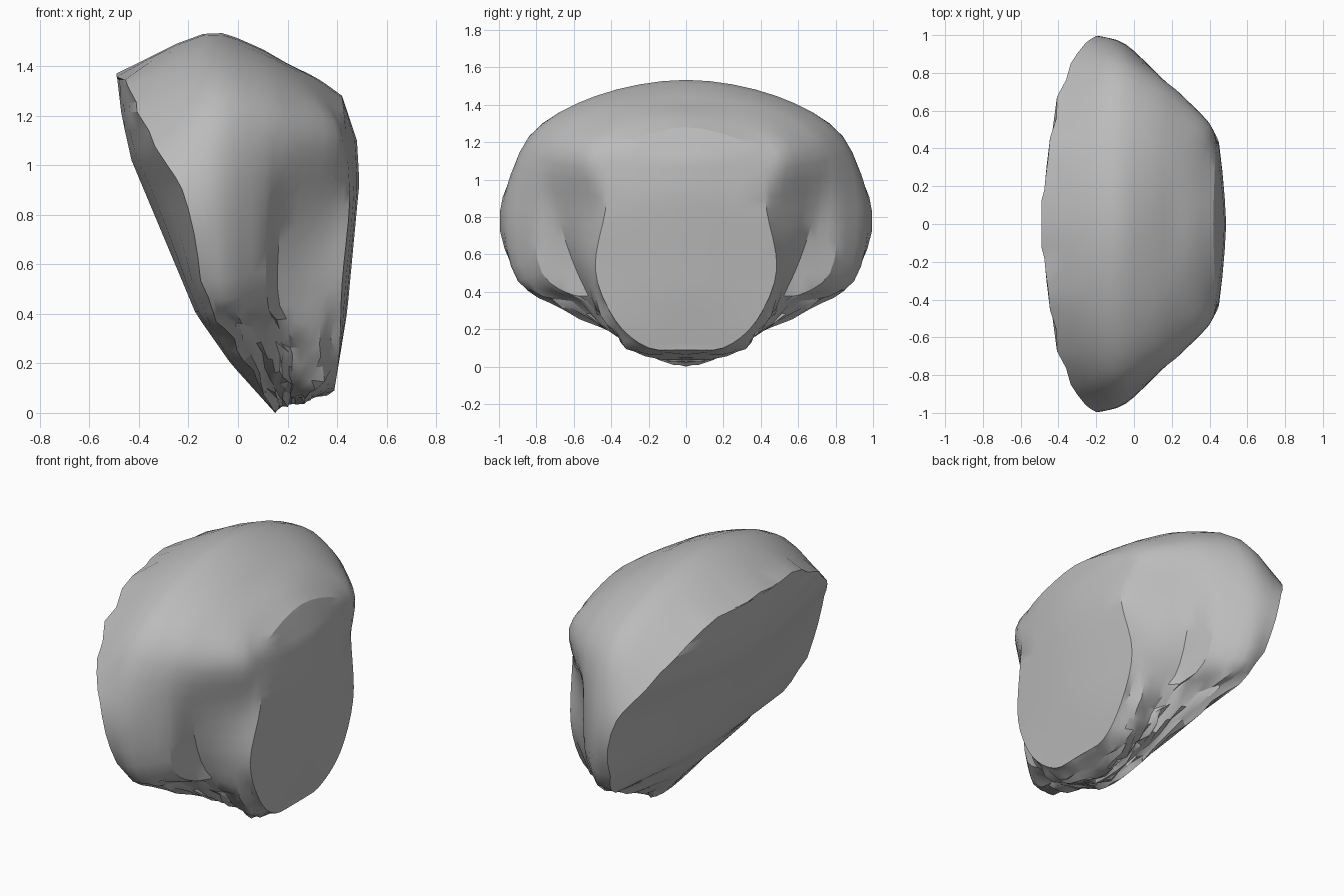
import bpy, bmesh, random
from mathutils import Vector

if "Cube" in bpy.data.objects:
    bpy.data.objects.remove(bpy.data.objects["Cube"])

random.seed(4)

# Half outlines from top centre to bottom centre, front panel edge to back rim
RINGS = [
    [(.42, 0, 1.28), (.43, .34, 1.19), (.44, .41, 1.06), (.45, .43, .84),
     (.42, .485, .52), (.41, .38, .25), (.39, .2, .10), (.39, 0, .10)],
    [(.32, 0, 1.35), (.33, .38, 1.28), (.40, .53, 1.12), (.36, .51, .84),
     (.33, .52, .5), (.32, .41, .22), (.30, .26, .08), (.28, 0, .05)],
    [(.20, 0, 1.41), (.20, .42, 1.36), (.23, .69, 1.16), (.18, .69, .85),
     (.16, .58, .5), (.21, .44, .27), (.22, .26, .10), (.22, 0, .04)],
    [(.05, 0, 1.49), (.06, .48, 1.41), (.10, .77, 1.2), (.11, .81, .85),
     (.115, .77, .5), (.14, .55, .34), (.18, .28, .12), (.19, 0, .03)],
    [(-.14, 0, 1.53), (-.14, .48, 1.445), (-.1, .84, 1.23), (-.05, .95, .85),
     (-.03, .89, .46), (.05, .62, .34), (.13, .28, .13), (.17, 0, .02)],
    [(-.49, 0, 1.37), (-.44, .45, 1.31), (-.34, .84, 1.08), (-.19, 1, .82),
     (-.13, .89, .46), (-.02, .65, .31), (.08, .28, .12), (.15, 0, 0)],
]
# Centre lines (z, x) of the front and back panels
FRONT_LINE = [(.1, .39), (.4, .44), (.93, .49), (1.1, .48), (1.28, .42)]
BACK_LINE = [(0, .15), (.2, -.03), (.4, -.17), (1.02, -.43), (1.2, -.47), (1.37, -.49)]
CREASES = (2, 3)   # lock edge and lobe edge down each side


def spline(pts, before, after, steps):
    """Smooth curve through points."""
    p = [before] + pts + [after]
    out = []
    for i in range(1, len(p) - 2):
        a, b, c, d = p[i - 1:i + 3]
        for s in range(steps):
            t = s / steps
            out.append(.5 * (2 * b + (c - a) * t + (2 * a - 5 * b + 4 * c - d) * t * t
                             + (3 * b - a - 3 * c + d) * t ** 3))
    return out + [pts[-1].copy()]


def open_spline(pts, steps):
    return spline(pts, 2 * pts[0] - pts[1], 2 * pts[-1] - pts[-2], steps)


def flip(v):
    return Vector((v.x, -v.y, v.z))


def line_x(line, z):
    z = min(max(z, line[0][0]), line[-1][0])
    for (z0, x0), (z1, x1) in zip(line, line[1:]):
        if z <= z1:
            return x0 + (x1 - x0) * (z - z0) / (z1 - z0)


# Smooth the outlines, then the sheet between them, with creases on the sides
rings = []
for r in RINGS:
    pts = [Vector(p) for p in r]
    rings.append(spline(pts, flip(pts[1]), flip(pts[-2]), 4))
columns = []
for k, c in enumerate(zip(*rings)):
    c = list(c)
    if k < 9:
        columns.append(open_spline(c, 3))
    else:
        a, b = CREASES
        columns.append(open_spline(c[:a + 1], 3)[:-1]
                       + open_spline(c[a:b + 1], 3)[:-1] + open_spline(c[b:], 3))

# Ragged lower edge and slightly torn back rim
last = len(columns) - 1
for k, col in enumerate(columns):
    for j, v in enumerate(col):
        if 0 < k < last:
            amount = 0
            if v.z < .4 and 0 < j < len(col) - 1:
                amount = .016
            elif j == len(col) - 1:
                amount = .012
            v += Vector([random.uniform(-amount, amount) for _ in range(3)])
        v.z = max(v.z, 0)


# Panels: each edge point is carried inward to the centre line
def panel(edge, line):
    grid = []
    for k, v in enumerate(edge):
        mid = v if k in (0, last) else Vector((line_x(line, v.z), 0, v.z))
        grid.append([v.lerp(mid, t) + Vector(((mid.x - v.x) * t * (1 - t) * .6, 0, 0))
                     for t in (0, .33, .67, 1)])
    return grid


front_grid = panel([c[0] for c in columns], FRONT_LINE)
back_grid = panel([c[-1] for c in columns], BACK_LINE)

# Weld the shell and both panels, with their mirrored halves
bm = bmesh.new()
cache = {}


def vert(v):
    key = tuple(round(c, 4) + 0.0 for c in v)
    if key not in cache:
        cache[key] = bm.verts.new(key)
    return cache[key]


for grid in (columns, front_grid, back_grid):
    for a, b in zip(grid, grid[1:]):
        for j in range(len(a) - 1):
            for side in (lambda v: v, flip):
                quad = [vert(side(v)) for v in (a[j], a[j + 1], b[j + 1], b[j])]
                quad = list(dict.fromkeys(quad))
                if len(quad) > 2 and not bm.faces.get(quad):
                    bm.faces.new(quad)
bmesh.ops.recalc_face_normals(bm, faces=bm.faces[:])

mesh = bpy.data.meshes.new("curved_shell")
bm.to_mesh(mesh)
bm.free()
shell = bpy.data.objects.new("curved_shell", mesh)
bpy.context.collection.objects.link(shell)

grey = bpy.data.materials.new("plain_grey")
grey.diffuse_color = (.5, .5, .5, 1)
grey.use_nodes = True
grey.node_tree.nodes["Principled BSDF"].inputs["Base Color"].default_value = grey.diffuse_color
mesh.materials.append(grey)

bpy.context.view_layer.objects.active = shell
shell.select_set(True)
bpy.ops.object.shade_smooth_by_angle(angle=.5)
